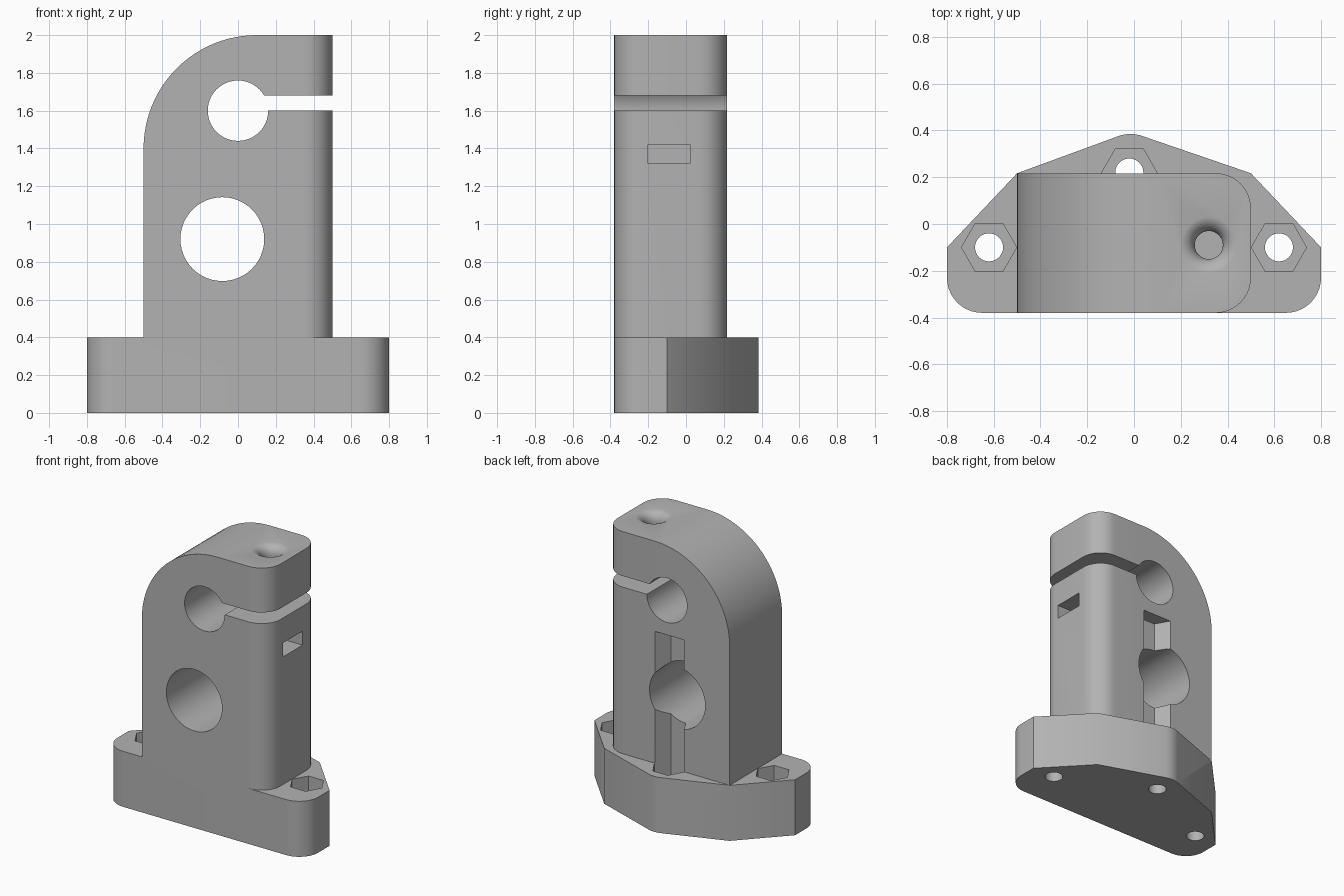
import bpy, bmesh
from math import sin, cos, pi, radians
from mathutils import Vector

if "Cube" in bpy.data.objects:
    bpy.data.objects.remove(bpy.data.objects["Cube"], do_unlink=True)

grey = bpy.data.materials.new("plain grey")
grey.use_nodes = True
colour = (0.45, 0.45, 0.45, 1)
grey.diffuse_color = colour
grey.node_tree.nodes["Principled BSDF"].inputs["Base Color"].default_value = colour


def arc(cx, cy, r, start, end, steps):
    """Points along a circular arc, angles in degrees."""
    angles = [radians(start + (end - start) * i / steps) for i in range(steps + 1)]
    return [(cx + r * cos(a), cy + r * sin(a)) for a in angles]


def circle(cx, cy, r, sides=48):
    return arc(cx, cy, r, 0, 360, sides)[:-1]


def rect(x0, y0, x1, y1):
    return [(x0, y0), (x1, y0), (x1, y1), (x0, y1)]


def finish(bm, name):
    bmesh.ops.recalc_face_normals(bm, faces=bm.faces)
    mesh = bpy.data.meshes.new(name)
    bm.to_mesh(mesh)
    bm.free()
    mesh.materials.append(grey)
    obj = bpy.data.objects.new(name, mesh)
    bpy.context.collection.objects.link(obj)
    return obj


def prism(name, points, low, high, axis="z", round_right=0):
    """Extrude an outline along z, or a front outline (x, z) along y."""
    place = (lambda p: (p[0], p[1], low)) if axis == "z" else (lambda p: (p[0], low, p[1]))
    step = Vector((0, 0, high - low)) if axis == "z" else Vector((0, high - low, 0))
    bm = bmesh.new()
    face = bm.faces.new([bm.verts.new(place(p)) for p in points])
    ext = bmesh.ops.extrude_face_region(bm, geom=[face])
    bmesh.ops.translate(bm, vec=step, verts=[g for g in ext["geom"] if isinstance(g, bmesh.types.BMVert)])
    if round_right:
        edge_x = max(p[0] for p in points)
        edges = [e for e in bm.edges
                 if all(abs(v.co.x - edge_x) < 1e-4 for v in e.verts)
                 and abs(e.verts[0].co.y - e.verts[1].co.y) < 1e-4]
        bmesh.ops.bevel(bm, geom=edges, offset=round_right, segments=10, profile=0.5, affect="EDGES")
    return finish(bm, name)


def lathe(name, profile, x, y):
    """Spin an (r, z) profile around a vertical axis."""
    bm = bmesh.new()
    verts = [bm.verts.new((x + r, y, z)) for r, z in profile]
    edges = [bm.edges.new(pair) for pair in zip(verts, verts[1:])]
    bmesh.ops.spin(bm, geom=verts + edges, cent=(x, y, 0), axis=(0, 0, 1),
                   angle=2 * pi, steps=40)
    bmesh.ops.remove_doubles(bm, verts=bm.verts, dist=1e-5)
    return finish(bm, name)


def combine(target, tool, operation="DIFFERENCE"):
    mod = target.modifiers.new(tool.name, "BOOLEAN")
    mod.operation, mod.solver, mod.object = operation, "EXACT", tool
    bpy.context.view_layer.objects.active = target
    bpy.ops.object.modifier_apply(modifier=mod.name)
    bpy.data.objects.remove(tool, do_unlink=True)


FRONT, BACK, TOP = -0.38, 0.217, 0.4

# Foot plate with rounded front corners and a blunt point at the back
outline = arc(-0.65, -0.23, 0.15, 180, 270, 10) + arc(0.65, -0.23, 0.15, 270, 360, 10)
outline += [(0.8, -0.1), (0.5, BACK)]
outline += arc(-0.015, 0.235, 0.15, 70, 110, 8)
outline += [(-0.5, BACK), (-0.8, -0.1)]
bracket = prism("clamp_bracket", outline, 0, TOP)

# Upright with one large shoulder curve and rounded right-hand corners
side = [(-0.5, TOP), (0.5, TOP), (0.5, 2)] + arc(0.1, 1.4, 0.6, 90, 180, 24)
upright = prism("upright", side, FRONT, BACK, "y", round_right=0.15)
combine(bracket, upright, "UNION")

# Rod bore and clamping slit
combine(bracket, prism("rod_bore", circle(0, 1.6, 0.16), -1, 1, "y"))
combine(bracket, prism("clamp_slit", rect(0.05, 1.6, 0.7, 1.68), -1, 1, "y"))

# Round window through the upright
combine(bracket, prism("window", circle(-0.083, 0.92, 0.222), -1, 1, "y"))

# Mounting holes with nut pockets; the back pocket runs up as a channel
for x, y, height in ((-0.62, -0.1, 0.5), (0.62, -0.1, 0.5), (-0.02, 0.22, 1.35)):
    combine(bracket, prism("nut_pocket", circle(x, y, 0.118, 6), 0.2, height))
    combine(bracket, prism("screw_hole", circle(x, y, 0.06, 32), -0.1, 0.3))

# Clamp screw hole with a flared mouth, and its side nut slot
flare = [(r, z) for r, z in arc(0.13, 1.931, 0.07, 180, 90, 10)]
profile = [(0, 1.2), (0.06, 1.2)] + flare + [(0.13, 2.1), (0, 2.1)]
combine(bracket, lathe("clamp_screw_hole", profile, 0.32, -0.09))
combine(bracket, prism("nut_slot", rect(0.2, -0.2, 0.7, 0.02), 1.32, 1.42))

# Smooth the curves while keeping edges crisp
bpy.ops.object.select_all(action="DESELECT")
bracket.select_set(True)
bpy.context.view_layer.objects.active = bracket
bpy.ops.object.shade_smooth_by_angle(angle=radians(30))
